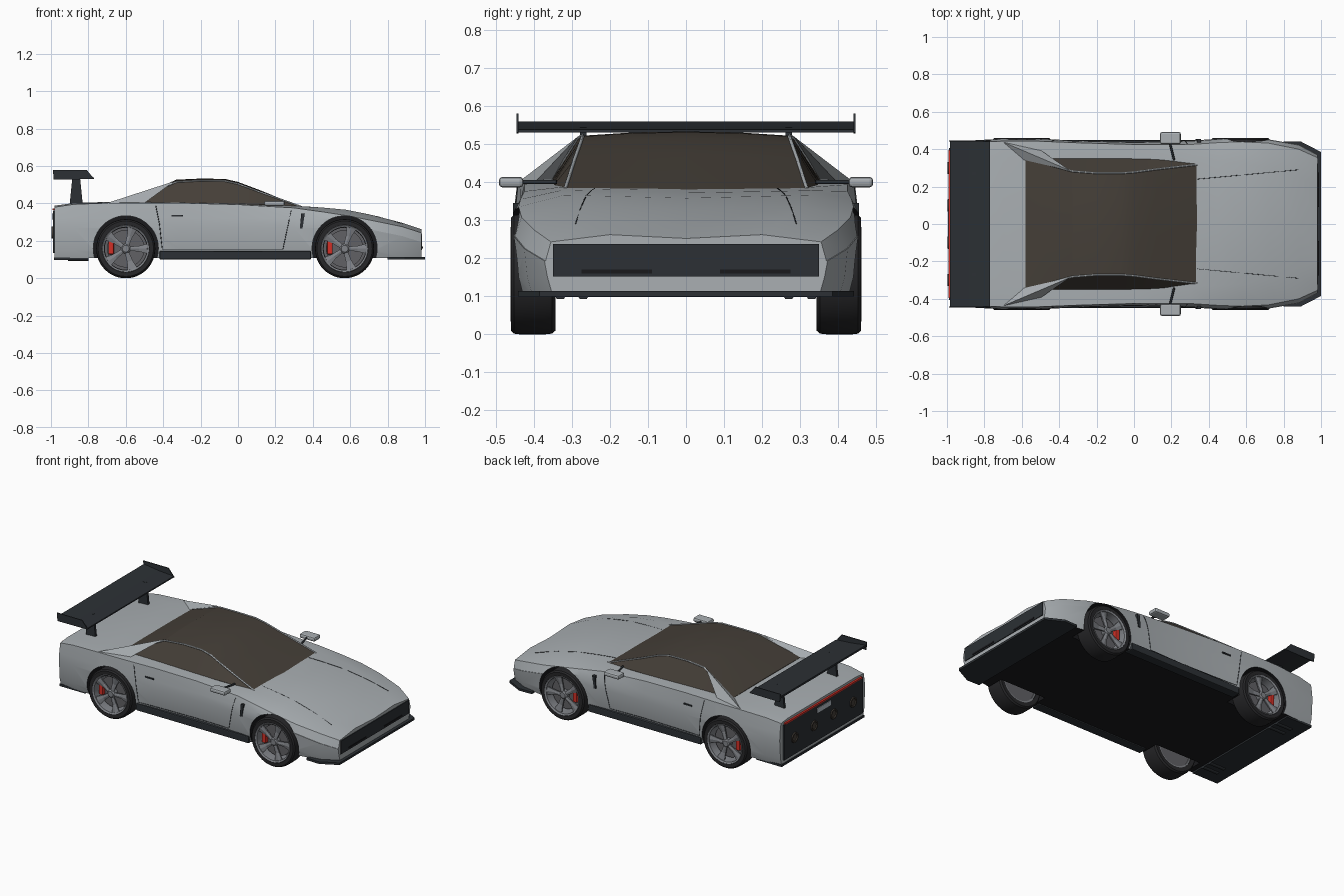
import bpy, bmesh, math
from mathutils import Vector
from mathutils.bvhtree import BVHTree

if "Cube" in bpy.data.objects:
    bpy.data.objects.remove(bpy.data.objects["Cube"])

mats = {}
COL = {"paint": (0.40, 0.43, 0.45), "black": (0.025, 0.03, 0.035), "floor": (0.01, 0.01, 0.012),
       "glass": (0.06, 0.05, 0.04), "tyre": (0.02, 0.02, 0.022), "rim": (0.22, 0.23, 0.25),
       "red": (0.65, 0.03, 0.02), "disc": (0.12, 0.12, 0.13), "plate": (0.5, 0.55, 0.6)}


def mat(key):
    if key not in mats:
        mats[key] = bpy.data.materials.new(key)
        mats[key].diffuse_color = (*COL[key], 1)
    return mats[key]


def mesh(name, verts, faces, key, smooth=None):
    me = bpy.data.meshes.new(name)
    me.from_pydata(verts, [], faces)
    bm = bmesh.new()
    bm.from_mesh(me)
    bmesh.ops.recalc_face_normals(bm, faces=bm.faces)
    bm.to_mesh(me)
    bm.free()
    ob = bpy.data.objects.new(name, me)
    bpy.context.collection.objects.link(ob)
    me.materials.append(mat(key))
    if smooth:
        shade(ob, smooth)
    return ob


def shade(ob, deg):
    bpy.ops.object.select_all(action='DESELECT')
    ob.select_set(True)
    bpy.context.view_layer.objects.active = ob
    bpy.ops.object.shade_smooth_by_angle(angle=math.radians(deg))


def skin(rings, close=False, caps=True):
    """Join equal-length rings of points into verts and faces."""
    n, m = len(rings[0]), len(rings)
    faces = [(i * n + j, i * n + (j + 1) % n, (i + 1) % m * n + (j + 1) % n, (i + 1) % m * n + j)
             for i in range(m if close else m - 1) for j in range(n)]
    if caps and not close:
        faces += [tuple(range(n)), tuple(range((m - 1) * n, m * n))]
    return [p for r in rings for p in r], faces


def prism(name, profile, y0, y1, key):
    """Extrude an x,z outline across y."""
    return mesh(name, *skin([[(x, y, z) for x, z in profile] for y in (y0, y1)]), key)


def box(name, x0, x1, y0, y1, z0, z1, key, bevel=0):
    ob = prism(name, [(x0, z0), (x1, z0), (x1, z1), (x0, z1)], y0, y1, key)
    if bevel:
        mod = ob.modifiers.new("bevel", 'BEVEL')
        mod.width, mod.segments = bevel, 2
    return ob


def lathe(name, cx, cz, profile, side, key, close=True, seg=48):
    """Spin an (r, y) outline about a y axis through cx, cz."""
    rings = [[(cx + r * math.cos(a), side * y, cz + r * math.sin(a)) for r, y in profile]
             for a in (math.tau * i / seg for i in range(seg))]
    if close:
        return mesh(name, *skin(rings, close=True), key, 35)
    rings = [[rings[i][j] for i in range(seg)] for j in range(len(profile))]
    return mesh(name, *skin(rings), key, 35)


def mirror_ring(x, half):
    """Full ring from a half section running from centre bottom to centre top."""
    return [(x, y, z) for y, z in half] + [(x, -y, z) for y, z in half[-2:0:-1]]


def wire(name, pts, r, key):
    cu = bpy.data.curves.new(name, 'CURVE')
    cu.dimensions, cu.bevel_depth, cu.bevel_resolution = '3D', r, 1
    cu.use_fill_caps = True
    sp = cu.splines.new('POLY')
    sp.points.add(len(pts) - 1)
    for p, q in zip(sp.points, pts):
        p.co = (*q, 1)
    cu.materials.append(mat(key))
    ob = bpy.data.objects.new(name, cu)
    bpy.context.collection.objects.link(ob)


# Body shell: x, widest y, shoulder y/z, deck y/z, centre z
stations = [(-0.98, .438, .425, .38, .35, .388, .388), (-0.88, .446, .435, .395, .36, .402, .402),
            (-0.70, .456, .443, .402, .36, .407, .408), (-0.52, .456, .443, .403, .36, .407, .408),
            (-0.30, .446, .434, .402, .36, .404, .405), (0.00, .438, .425, .394, .35, .397, .398),
            (0.30, .446, .425, .376, .33, .387, .384), (0.45, .455, .435, .355, .33, .378, .372),
            (0.58, .458, .440, .335, .32, .366, .358), (0.72, .452, .432, .308, .30, .337, .330),
            (0.88, .425, .400, .275, .25, .296, .287), (0.98, .372, .355, .243, .20, .262, .252)]
rings = []
for x, w, ws, zs, wd, zd, zc in stations:
    rings.append(mirror_ring(x, [(0, .108), (w - .02, .108), (w - .008, .15), (w, min(.27, zs - .05)),
                                 (w - .003, zs - .05 if zs < .32 else .32), (ws, zs), (wd, zd), (0, zc)]))
body = mesh("body_shell", *skin(rings), "paint")
body.data.materials.append(mat("floor"))
for f in body.data.polygons:
    if f.normal.z < -0.9:
        f.material_index = 1
bvh = BVHTree.FromPolygons([v.co for v in body.data.vertices], [p.vertices[:] for p in body.data.polygons])

# Wheel arches cut from the body
WHEELS = {"rear": -0.60, "front": 0.57}
for cx in WHEELS.values():
    for s in (1, -1):
        cut = lathe("arch_cutter", cx, .16, [(.174, .32), (.174, .6)], s, "floor", close=False)
        cut.hide_render = True
        mod = body.modifiers.new("arch", 'BOOLEAN')
        mod.object, mod.solver, mod.material_mode = cut, 'EXACT', 'TRANSFER'
        bpy.context.view_layer.objects.active = body
        bpy.ops.object.modifier_apply(modifier="arch")
        bpy.data.objects.remove(cut)
shade(body, 18)

# Cabin glass: x, base y, rail y/z, centre z
cabin = [(0.34, .325, .318, .382, .380), (0.12, .345, .293, .460, .470), (0.0, .35, .277, .505, .515),
         (-0.07, .352, .272, .520, .531), (-0.20, .354, .272, .522, .533), (-0.33, .356, .282, .515, .527),
         (-0.45, .357, .315, .463, .473), (-0.58, .358, .352, .408, .411)]
mesh("cabin_glass", *skin([mirror_ring(x, [(0, .36), (b, .36), (b, min(.395, z - .003)), (r, z), (r * .5, z + (c - z) * .8), (0, c)])
                           for x, b, r, z, c in cabin]), "glass", 20)

for s, tag in ((1, "left"), (-1, "right")):
    # Roof rails and rear sails
    wire(f"roof_rail_{tag}", [(x, s * r, z) for x, b, r, z, c in cabin], .005, "paint")
    mesh(f"rear_sail_{tag}", [(-.70, s * .438, .402), (-.34, s * .285, .519), (-.60, s * .345, .402), (-.50, s * .395, .402)],
         [(0, 1, 2), (0, 1, 3), (1, 2, 3), (0, 2, 3)], "paint")

    # Door mirrors
    box(f"mirror_{tag}", .14, .25, *sorted((s * .427, s * .492)), .386, .414, "paint", .01)
    wire(f"mirror_arm_{tag}", [(.215, s * .34, .40), (.19, s * .44, .40)], .006, "black")

    # Skirts, handles and fender vents
    box(f"side_skirt_{tag}", -.42, .39, *sorted((s * .39, s * .449)), .10, .146, "black", .006)
    box(f"door_handle_{tag}", -.355, -.295, *sorted((s * .43, s * .449)), .33, .338, "black")
    prism(f"fender_vent_{tag}", [(.33, .265), (.345, .265), (.357, .345), (.338, .345)], s * .43, s * .454, "black")

    # Panel gaps projected on the shell
    def project(pts, axis, n=8):
        out = []
        for a, b in zip(pts, pts[1:]):
            for i in range(n + 1):
                u, v = Vector(a).lerp(Vector(b), i / n)
                if axis == 'side':
                    hit = bvh.ray_cast(Vector((u, s, v)), Vector((0, -s, 0)))[0]
                else:
                    hit = bvh.ray_cast(Vector((u, s * v, 1)), Vector((0, 0, -1)))[0]
                if hit:
                    out.append(hit)
        return out
    wire(f"door_gap_{tag}", project([(-.44, .39), (-.42, .29), (-.405, .155), (.24, .155), (.285, .365)], 'side'), .002, "black")
    wire(f"bonnet_gap_{tag}", project([(.34, .24), (.88, .29)], 'top'), .0015, "black")

    # Wing struts and end plates, exhaust
    prism(f"wing_strut_{tag}", [(-.90, .395), (-.83, .395), (-.845, .545), (-.885, .545)], s * .262, s * .278, "black")
    prism(f"wing_end_plate_{tag}", [(-.99, .58), (-.81, .58), (-.768, .53), (-.985, .528)], s * .440, s * .446, "black")
    for k, y in enumerate((.27, .33)):
        wire(f"exhaust_{tag}_{k}", [(-.80, s * y, .108), (-.91, s * y, .108)], .018, "black")

    # Wheels
    for pos, cx in WHEELS.items():
        n = f"{pos}_{tag}"
        lathe(f"tyre_{n}", cx, .158, [(.122, .345), (.148, .343), (.156, .352), (.158, .37), (.158, .437),
                                      (.156, .452), (.148, .460), (.126, .459), (.120, .45)], s, "tyre")
        lathe(f"rim_{n}", cx, .158, [(.128, .456), (.124, .461), (.115, .456), (.112, .42), (.112, .35), (.123, .35)], s, "rim")
        lathe(f"brake_disc_{n}", cx, .158, [(.10, .405), (.10, .415)], s, "disc", close=False)
        lathe(f"wheel_back_{n}", cx, .158, [(.118, .355), (.118, .36)], s, "disc", close=False)
        lathe(f"hub_{n}", cx, .158, [(.026, .41), (.026, .445), (.018, .452)], s, "rim", close=False, seg=20)
        verts, faces = [], []
        for k in range(5):
            a = math.tau * k / 5
            c, d = math.cos(a), math.sin(a)
            spoke = [[(cx + r * c - t * d, s * (y + h), .158 + r * d + t * c) for t, h in
                      ((-w, 0), (w, 0), (w, .008), (0, .012), (-w, .008))]
                     for r, w, y in ((.015, .011, .437), (.07, .015, .434), (.117, .027, .442))]
            v, f = skin(spoke)
            faces += [tuple(i + len(verts) for i in q) for q in f]
            verts += v
        mesh(f"spokes_{n}", verts, faces, "rim")
        box(f"brake_caliper_{n}", cx - .093, cx - .064, *sorted((s * .40, s * .440)), .128, .208, "red", .006)

# Nose: grille, intakes and splitter
box("front_grille", .95, .985, -.35, .35, .152, .238, "black")
for s in (1, -1):
    box("grille_slot", .98, .988, *sorted((s * .09, s * .275)), .160, .170, "floor")
lip = [(.80, .44), (.89, .442), (1.0, .385)]
outline = lip + [(x, -y) for x, y in lip[::-1]]
mesh("front_splitter", *skin([[(x, y, z) for x, y in outline] for z in (.10, .114)]), "black")

# Tail: panel, light bar, round lamps, plate and lower lip
box("tail_panel", -.99, -.96, -.405, .405, .135, .362, "black")
box("tail_light_bar", -.993, -.97, -.395, .395, .364, .373, "red")
box("number_plate", -.994, -.985, -.07, .07, .315, .345, "plate")
box("rear_lip", -.985, -.80, -.425, .425, .098, .112, "black")
for i, y in enumerate((-.3, -.1, .1, .3)):
    lamp = [[(x, y + r * math.cos(math.tau * k / 24), .245 + r * math.sin(math.tau * k / 24)) for k in range(24)]
            for x, r in ((-.98, .034), (-.997, .032), (-.997, .024), (-.991, .022))]
    mesh(f"tail_lamp_{i}", *skin(lamp), "glass", 35)

# Rear wing blade
prism("rear_wing", [(-.985, .560), (-.985, .548), (-.88, .532), (-.77, .530), (-.77, .538), (-.88, .546)], -.44, .44, "black")

for m in bpy.data.materials:
    if m.users and not m.is_grease_pencil:
        m.use_nodes = True
        m.node_tree.nodes["Principled BSDF"].inputs["Base Color"].default_value = m.diffuse_color
